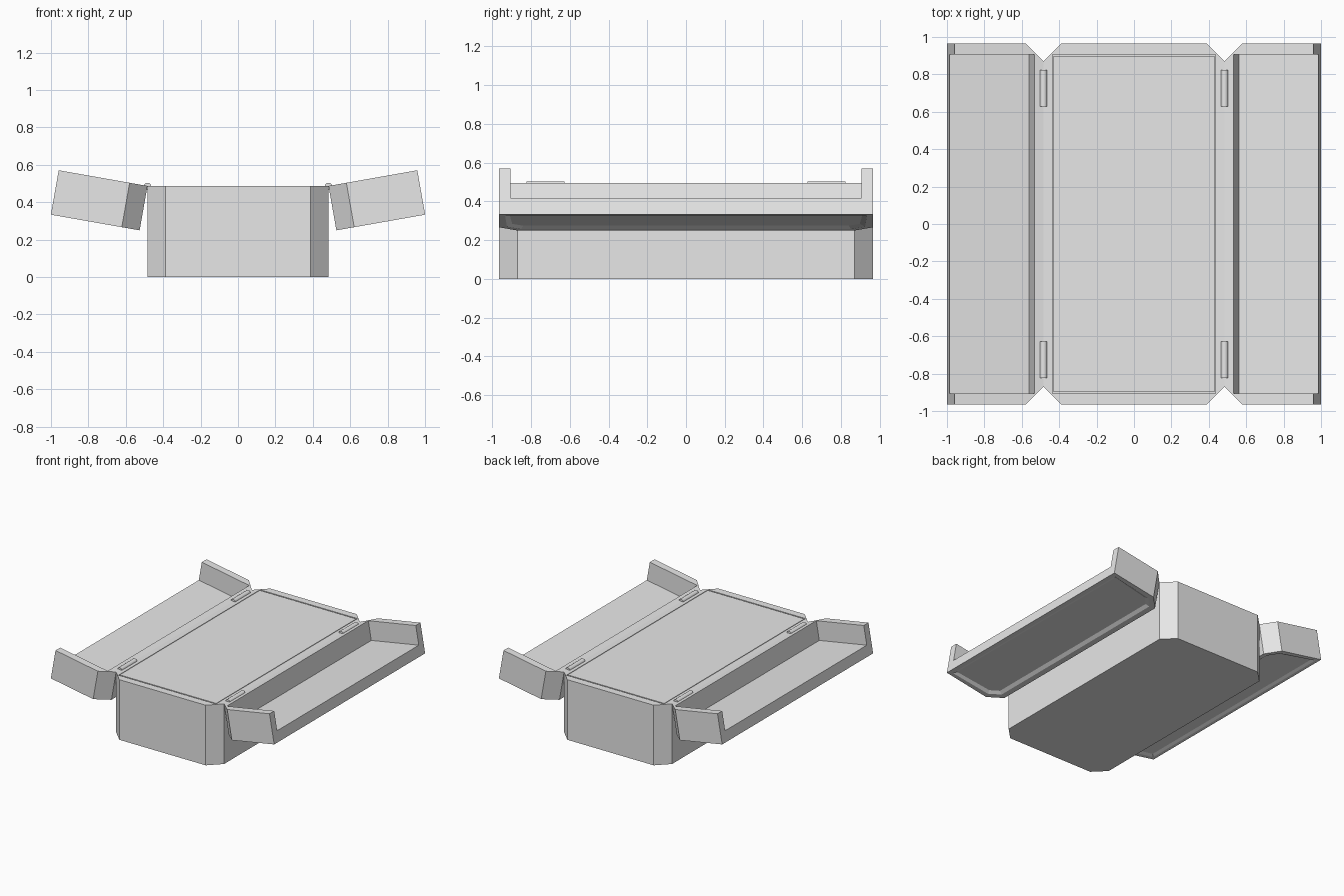
import bpy, bmesh, math
from mathutils import Matrix

if "Cube" in bpy.data.objects:
    bpy.data.objects.remove(bpy.data.objects["Cube"], do_unlink=True)

# Main dimensions
HX, HY, H = 0.484, 0.966, 0.487      # half width, half length and height of the box
CH = 0.097                           # corner chamfer
LID_W, LID_D = 0.482, 0.241          # lid width and depth
INNER_Y = 0.906                      # half length of the openings
TILT = math.radians(10)

grey = bpy.data.materials.new("plain grey")
grey.use_nodes = True
grey.diffuse_color = (0.8, 0.8, 0.8, 1)
grey.node_tree.nodes["Principled BSDF"].inputs["Base Color"].default_value = (0.8, 0.8, 0.8, 1)


def add_object(name, bm):
    bmesh.ops.recalc_face_normals(bm, faces=bm.faces[:])
    mesh = bpy.data.meshes.new(name)
    bm.to_mesh(mesh)
    bm.free()
    mesh.materials.append(grey)
    obj = bpy.data.objects.new(name, mesh)
    bpy.context.collection.objects.link(obj)
    return obj


def prism(outline, z0, z1):
    """Upright prism over an xy outline; returns the bmesh and its bottom face."""
    bm = bmesh.new()
    bottom = bm.faces.new([bm.verts.new((x, y, z0)) for x, y in outline])
    top = bmesh.ops.extrude_face_region(bm, geom=[bottom], use_keep_orig=True)["geom"]
    for v in top:
        if isinstance(v, bmesh.types.BMVert):
            v.co.z = z1
    bmesh.ops.recalc_face_normals(bm, faces=bm.faces[:])
    return bm, bottom


def block(x0, x1, y, z0, z1):
    return prism([(x0, -y), (x1, -y), (x1, y), (x0, y)], z0, z1)[0]


def cut(obj, cutter):
    """Subtract the cutter from the object, then discard the cutter."""
    cutter.hide_render = True
    mod = obj.modifiers.new("cut", 'BOOLEAN')
    mod.operation = 'DIFFERENCE'
    mod.solver = 'EXACT'
    mod.object = cutter
    bpy.context.view_layer.objects.active = obj
    bpy.ops.object.modifier_apply(modifier=mod.name)
    bpy.data.objects.remove(cutter, do_unlink=True)


# Box body with chamfered corners and a shallow pocket in the top
body_outline = [(HX, HY - CH), (HX - CH, HY), (CH - HX, HY), (-HX, HY - CH),
                (-HX, CH - HY), (CH - HX, -HY), (HX - CH, -HY), (HX, CH - HY)]
body = add_object("box_body", prism(body_outline, 0, H)[0])
cut(body, add_object("pocket_cutter", block(-0.437, 0.437, INNER_Y, H - 0.03, H + 0.1)))

# Panel that fills the pocket, leaving a narrow groove
add_object("top_panel", block(-0.432, 0.432, INNER_Y - 0.01, H - 0.03, H))

# Opened half lids, each modelled flat with its hinge edge on the origin
lid_outline = [(0, HY - CH), (0, CH - HY), (CH, -HY), (LID_W, -HY), (LID_W, HY), (CH, HY)]
for side, name in ((1, "left"), (-1, "right")):
    bm, bottom = prism(lid_outline, -LID_D, 0)
    # shallow sloped recess in the outer face
    bmesh.ops.inset_region(bm, faces=[bottom], thickness=0.045, depth=0)
    bmesh.ops.inset_region(bm, faces=[bottom], thickness=0.03, depth=-0.013)
    lid = add_object(name + "_lid", bm)
    # hollow that runs out through the free edge
    cut(lid, add_object("lid_cutter", block(0.05, LID_W + 0.1, INNER_Y, -0.155, 0.1)))
    lid.data.transform(Matrix.Translation((HX, 0, H)) @ Matrix.Rotation(-TILT, 4, 'Y'))
    if side < 0:
        lid.data.transform(Matrix.Scale(-1, 4, (1, 0, 0)))
        lid.data.flip_normals()

    # Hinge barrels
    for end, place in ((-1, "front"), (1, "back")):
        bm = bmesh.new()
        bmesh.ops.create_cone(bm, cap_ends=True, segments=24, radius1=0.02, radius2=0.02, depth=0.196)
        bm.transform(Matrix.Translation((side * HX, end * 0.725, H - 0.003))
                     @ Matrix.Rotation(math.pi / 2, 4, 'X'))
        for f in bm.faces:
            f.smooth = len(f.verts) == 4
        hinge = add_object(f"{place}_{name}_hinge", bm)
        for e in hinge.data.edges:
            a, b = (hinge.data.vertices[i].co for i in e.vertices)
            e.use_edge_sharp = abs(a.y - b.y) < 0.01
